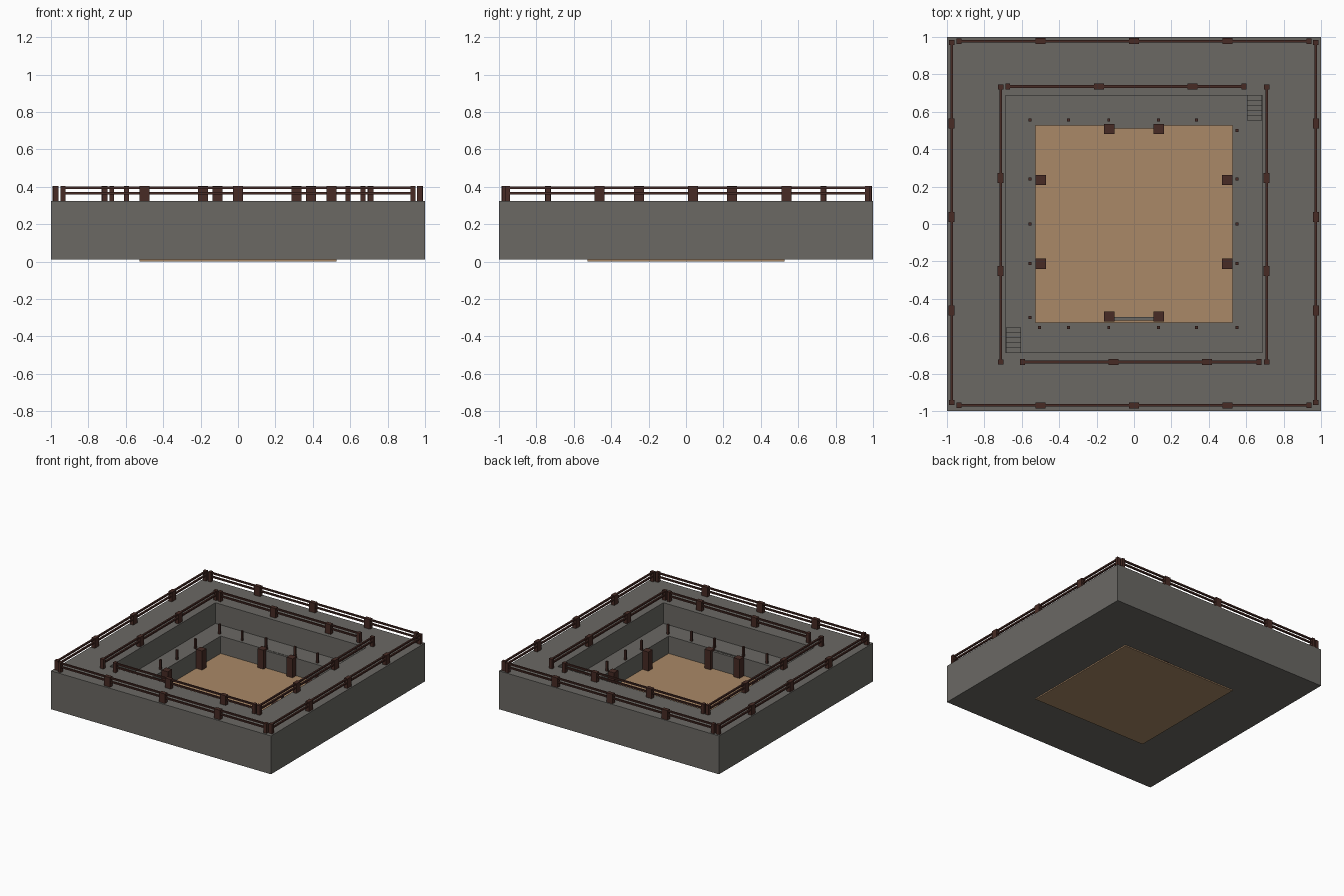
import bpy, bmesh

if "Cube" in bpy.data.objects:
    bpy.data.objects.remove(bpy.data.objects["Cube"])

def material(name, rgb):
    m = bpy.data.materials.new(name)
    m.diffuse_color = (*rgb, 1)
    m.use_nodes = True
    m.node_tree.nodes["Principled BSDF"].inputs["Base Color"].default_value = m.diffuse_color
    return m

STONE = material("grey stone", (0.145, 0.140, 0.127))
SAND = material("sand", (0.40, 0.25, 0.135))
WOOD = material("dark wood", (0.063, 0.024, 0.018))

RIM, TERRACE, FLOOR = 0.325, 0.155, 0.01

def make_object(name, bm, mat):
    bmesh.ops.recalc_face_normals(bm, faces=bm.faces)
    me = bpy.data.meshes.new(name)
    bm.to_mesh(me)
    bm.free()
    me.materials.append(mat)
    ob = bpy.data.objects.new(name, me)
    bpy.context.collection.objects.link(ob)
    return ob

def add_box(bm, cx, cy, z0, z1, sx, sy):
    vs = bmesh.ops.create_cube(bm, size=1)["verts"]
    for v in vs:
        v.co = (cx + v.co.x * sx, cy + v.co.y * sy, (z0 + z1) / 2 + v.co.z * (z1 - z0))

# Stone arena: stepped profile swept around the square
profile = [(1, FLOOR), (1, RIM), (0.686, RIM), (0.686, TERRACE), (0.526, TERRACE), (0.526, FLOOR)]
bm = bmesh.new()
rings = [[bm.verts.new((sx * r, sy * r, z)) for sx, sy in ((-1, -1), (1, -1), (1, 1), (-1, 1))]
         for r, z in profile]
for i, a in enumerate(rings):
    b = rings[(i + 1) % len(rings)]
    for j in range(4):
        k = (j + 1) % 4
        bm.faces.new((a[j], a[k], b[k], b[j]))
make_object("stone_arena", bm, STONE)

# Sand floor, slightly proud underneath
bm = bmesh.new()
add_box(bm, 0, 0, 0, 0.012, 1.052, 1.052)
make_object("sand_floor", bm, SAND)

# Two corner stairs from terrace to rim
for name, s in (("back_stairs", 1), ("front_stairs", -1)):
    bm = bmesh.new()
    for i in range(5):
        top = TERRACE + (RIM - TERRACE) * (i + 1) / 6
        add_box(bm, s * 0.645, s * (0.566 + i * 0.027), TERRACE, top, 0.08, 0.027)
    make_object(name, bm, STONE)

# Fences: end posts, wide middle posts, two rails
def fence(name, along_x, offset, start, end, mids):
    bm = bmesh.new()

    def piece(t, z0, z1, length, depth):
        if along_x:
            add_box(bm, t, offset, z0, z1, length, depth)
        else:
            add_box(bm, offset, t, z0, z1, depth, length)

    for t in (start, end):
        piece(t, RIM, 0.404, 0.026, 0.03)
    for t in mids:
        piece(t, RIM, 0.404, 0.053, 0.032)
    for z in (0.365, 0.395):
        piece((start + end) / 2, z - 0.006, z + 0.006, end - start, 0.014)
    make_object(name, bm, WOOD)

fence("outer_fence_front", True, -0.97, -0.935, 0.935, (-0.5, 0, 0.5))
fence("outer_fence_back", True, 0.978, -0.935, 0.935, (-0.5, 0, 0.5))
fence("outer_fence_left", False, -0.975, -0.955, 0.97, (-0.462, 0.037, 0.538))
fence("outer_fence_right", False, 0.972, -0.955, 0.97, (-0.462, 0.037, 0.538))
fence("inner_fence_front", True, -0.738, -0.597, 0.668, (-0.11, 0.39))
fence("inner_fence_back", True, 0.735, -0.675, 0.588, (-0.188, 0.312))
fence("inner_fence_left", False, -0.713, -0.738, 0.733, (-0.252, 0.247))
fence("inner_fence_right", False, 0.709, -0.738, 0.733, (-0.252, 0.247))

# Thick pillars in the pit
bm = bmesh.new()
for s in (-1, 1):
    for x, y in ((0.132, 0.508), (0.132, -0.495), (0.498, 0.235), (0.498, -0.212)):
        add_box(bm, s * x, y, 0.01, 0.168, 0.055, 0.055)
make_object("pit_pillars", bm, WOOD)

# Gate slabs between the front and back pillars
for name, y in (("back_gate", 0.52), ("front_gate", -0.506)):
    bm = bmesh.new()
    add_box(bm, 0, y, 0.01, 0.153, 0.21, 0.02)
    make_object(name, bm, STONE)

# Thin stakes around the terrace edge
row = (-0.35, -0.135, 0.13, 0.335)
col = (0.24, 0.0, -0.21)
stakes = [(x, y) for x in row for y in (-0.553, 0.555)]
stakes += [(x, y) for y in col for x in (-0.556, 0.55)]
stakes += [(-0.556, 0.555), (0.55, 0.50), (-0.556, -0.50), (-0.505, -0.553), (0.55, -0.553)]
bm = bmesh.new()
for x, y in stakes:
    add_box(bm, x, y, TERRACE, 0.235, 0.016, 0.016)
make_object("terrace_stakes", bm, WOOD)
